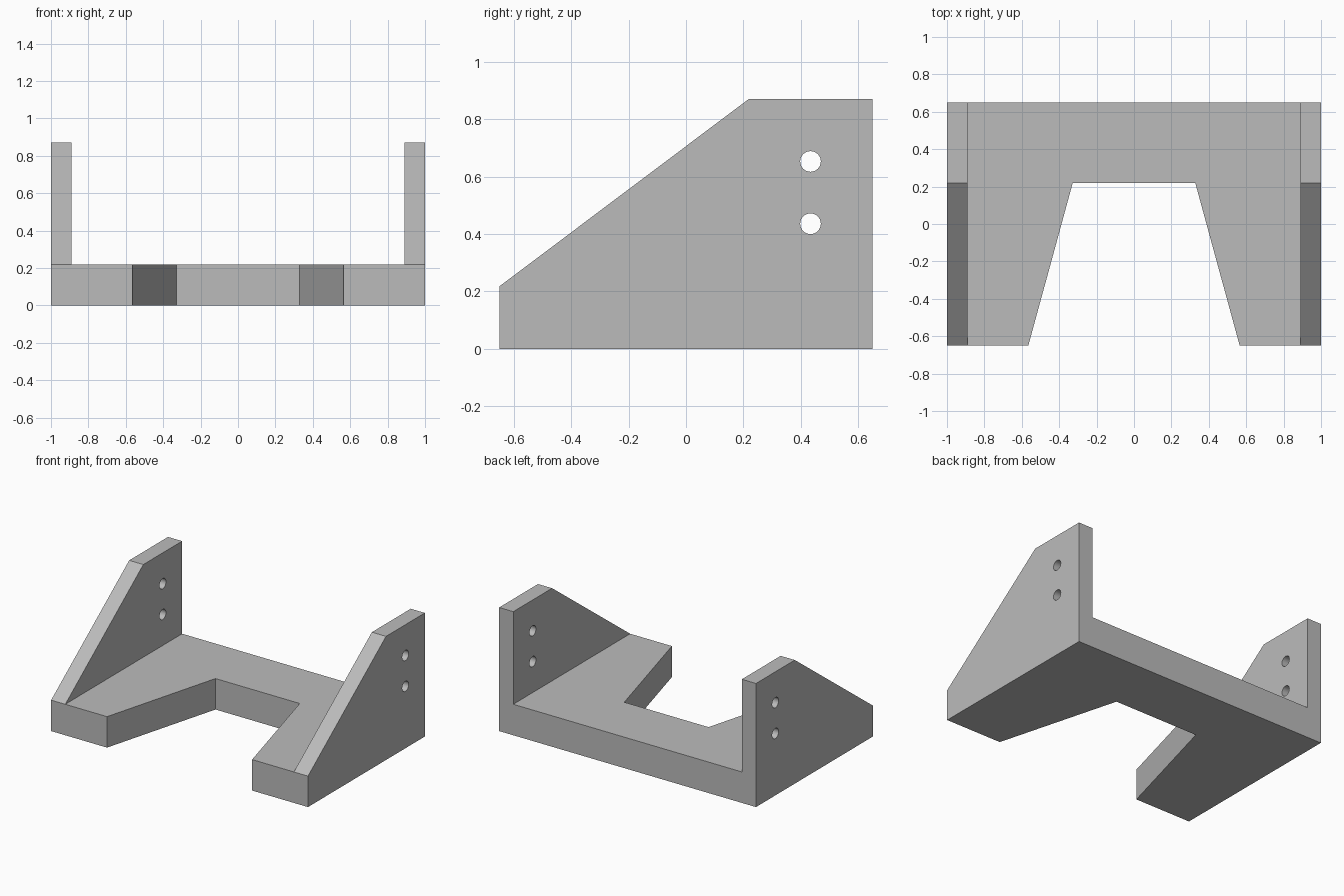
import bpy
import bmesh
from mathutils import Matrix, Vector

cube = bpy.data.objects.get("Cube")
if cube:
    bpy.data.objects.remove(cube, do_unlink=True)

HALF_W, HALF_D = 1.0, 0.65      # overall half width and half depth
BASE_H, TOP = 0.218, 0.87       # base thickness and total height
WALL = 0.11                     # side plate thickness
STEP_Y = 0.218                  # back edge of the notch, top of the slope

grey = bpy.data.materials.new("plain_grey")
grey.use_nodes = True
colour = (0.5, 0.5, 0.5, 1)
grey.diffuse_color = colour
grey.node_tree.nodes["Principled BSDF"].inputs["Base Color"].default_value = colour


def finish(name, bm):
    """Turn a bmesh into a grey object."""
    bmesh.ops.recalc_face_normals(bm, faces=bm.faces)
    mesh = bpy.data.meshes.new(name)
    bm.to_mesh(mesh)
    bm.free()
    mesh.materials.append(grey)
    obj = bpy.data.objects.new(name, mesh)
    bpy.context.collection.objects.link(obj)
    return obj


def extrude_outline(name, points, offset):
    """Extrude a flat outline along the offset vector."""
    bm = bmesh.new()
    face = bm.faces.new([bm.verts.new(p) for p in points])
    result = bmesh.ops.extrude_face_region(bm, geom=[face], use_keep_orig=True)
    moved = [v for v in result["geom"] if isinstance(v, bmesh.types.BMVert)]
    bmesh.ops.translate(bm, verts=moved, vec=Vector(offset))
    return finish(name, bm)


# U-shaped base with a tapered notch at the front
half = [(HALF_W, HALF_D), (HALF_W, -HALF_D), (0.565, -HALF_D), (0.328, STEP_Y)]
outline = half + [(-x, y) for x, y in reversed(half)]
extrude_outline("base", [(x, y, 0) for x, y in outline], (0, 0, BASE_H))

# Round cutter pins for the bolt holes
bm = bmesh.new()
for z in (0.436, 0.653):
    bmesh.ops.create_cone(
        bm, cap_ends=True, segments=32, radius1=0.036, radius2=0.036, depth=3,
        matrix=Matrix.Translation((0, 0.434, z)) @ Matrix.Rotation(1.5707963, 4, "Y"))
cutter = finish("hole_cutter", bm)
cutter.hide_render = True

# Sloped side plates with two bolt holes each
profile = [(-HALF_D, BASE_H), (HALF_D, BASE_H), (HALF_D, TOP), (STEP_Y, TOP)]
for name, side in (("left_side_plate", 1), ("right_side_plate", -1)):
    plate = extrude_outline(name, [(side * HALF_W, y, z) for y, z in profile],
                            (-side * WALL, 0, 0))
    holes = plate.modifiers.new("bolt_holes", "BOOLEAN")
    holes.operation = "DIFFERENCE"
    holes.solver = "EXACT"
    holes.object = cutter
    bpy.ops.object.select_all(action="DESELECT")
    plate.select_set(True)
    bpy.context.view_layer.objects.active = plate
    bpy.ops.object.modifier_apply(modifier=holes.name)
    bpy.ops.object.shade_smooth_by_angle(angle=0.5)

bpy.data.objects.remove(cutter, do_unlink=True)
